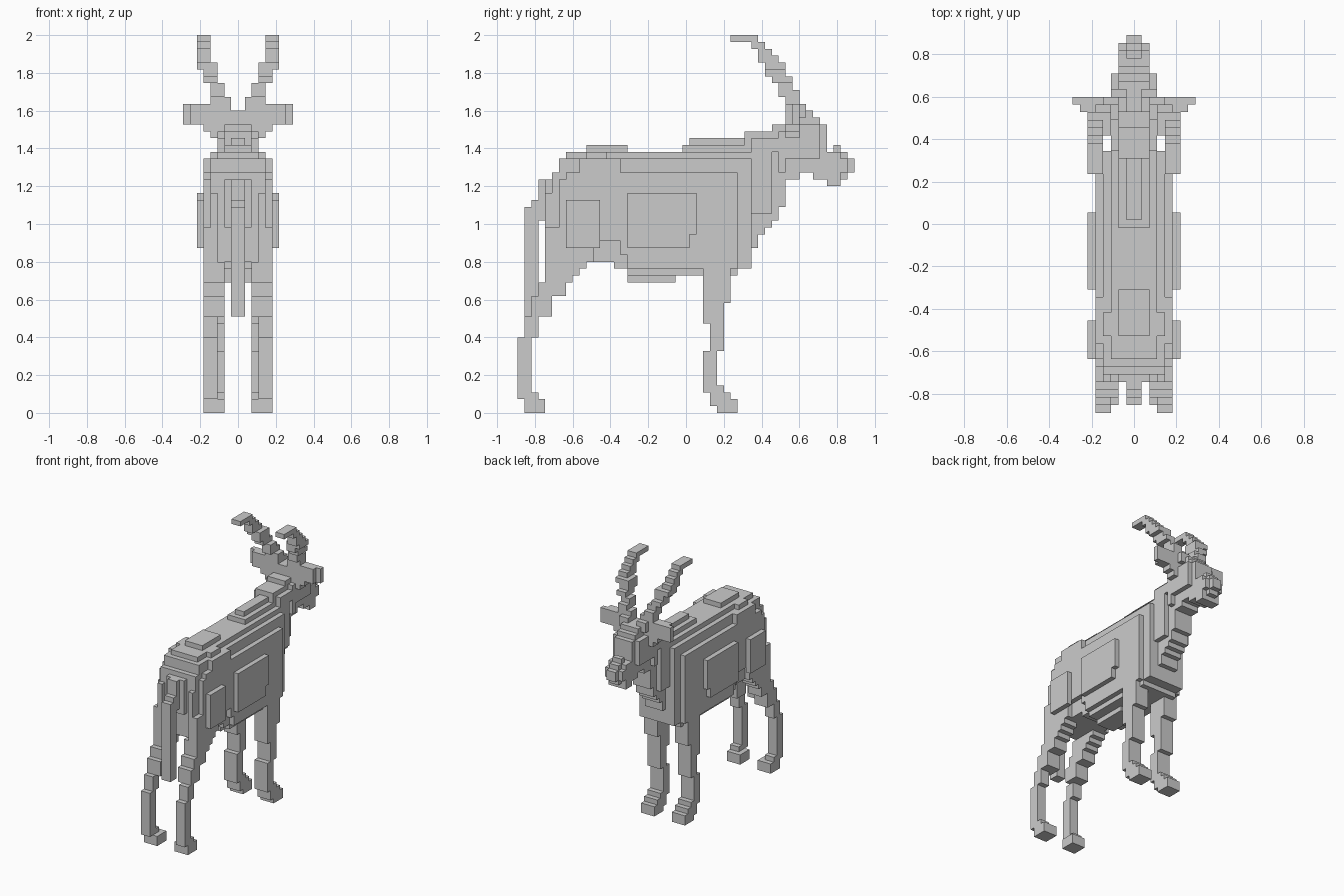
import bpy, bmesh

if "Cube" in bpy.data.objects:
    bpy.data.objects.remove(bpy.data.objects["Cube"])

V = 2 / 55            # block edge length
parts = {}            # part name -> set of filled cells
owner = {}            # cell -> part name


def fill(part, i0, i1, rows):
    """Fill mirrored blocks |x| in i0..i1 for rows (y0, y1, z0, z1)."""
    cells = parts.setdefault(part, set())
    for j0, j1, k0, k1 in rows:
        for i in range(i0, i1):
            for j in range(j0, j1):
                for k in range(k0, k1):
                    for c in ((i, j, k), (-i - 1, j, k)):
                        if c not in owner:
                            owner[c] = part
                            cells.add(c)


# Torso: nested side slabs, narrow core to outer flank
fill("torso", 4, 5, [(4, 6, 22, 27), (6, 11, 22, 34), (7, 11, 34, 35),
                     (9, 15, 34, 37), (11, 15, 25, 34), (15, 16, 23, 35),
                     (16, 32, 21, 35)])
fill("torso", 3, 4, [(4, 6, 22, 32), (5, 16, 22, 35), (6, 16, 35, 37),
                     (14, 16, 21, 22), (16, 32, 20, 37), (32, 34, 21, 37)])
fill("torso", 0, 3, [(5, 16, 22, 35), (6, 16, 35, 37), (7, 34, 37, 38),
                     (14, 16, 21, 22), (16, 32, 20, 37), (32, 34, 21, 37)])
fill("torso", 0, 2, [(4, 5, 27, 34)])

# Belly and back ridges
fill("belly", 0, 2, [(16, 23, 19, 20)])
fill("hip_ridge", 0, 4, [(10, 13, 37, 38)])
fill("hip_ridge", 0, 2, [(10, 16, 38, 39)])
fill("shoulder_ridge", 0, 2, [(24, 34, 38, 39)])
fill("shoulder_ridge", 0, 1, [(25, 34, 39, 40)])

# Raised flank panels
fill("flank_panel", 5, 6, [(16, 25, 24, 32), (25, 26, 26, 32), (7, 12, 24, 31)])

# Neck and chest
fill("neck", 2, 3, [(34, 37, 29, 39)])
fill("neck", 0, 2, [(33, 34, 21, 40), (34, 35, 24, 40), (35, 36, 26, 41),
                    (36, 37, 27, 41), (37, 38, 28, 42), (38, 39, 30, 42)])
fill("neck", 0, 2, [(33, 35, 40, 41)])
fill("neck", 2, 3, [(34, 38, 38, 40)])

# Head and snout
fill("head", 2, 3, [(39, 44, 37, 42), (38, 39, 35, 41)])
fill("head", 0, 2, [(39, 43, 35, 44), (39, 41, 34, 35), (43, 44, 35, 43),
                    (44, 45, 35, 42), (43, 47, 34, 38), (45, 47, 33, 34),
                    (47, 48, 35, 37)])
fill("head", 0, 1, [(47, 48, 34, 38), (48, 49, 35, 37), (46, 47, 38, 39)])

# Ears
fill("ear", 2, 8, [(40, 41, 42, 45)])
fill("ear", 2, 7, [(39, 40, 42, 45)])
fill("ear", 2, 5, [(39, 41, 41, 42)])
fill("ear", 2, 4, [(39, 41, 40, 41)])

# Horns sweep up, out and backwards
fill("horn", 1, 3, [(39, 42, 43, 45), (39, 41, 45, 46)])
fill("horn", 2, 4, [(39, 41, 44, 46), (38, 41, 46, 47), (38, 40, 47, 48)])
fill("horn", 3, 5, [(37, 40, 48, 49), (36, 39, 49, 51)])
fill("horn", 4, 6, [(36, 39, 50, 51), (35, 38, 51, 52), (35, 37, 52, 53),
                    (34, 36, 53, 54), (31, 35, 54, 55)])

# Tail
fill("tail", 0, 1, [(1, 3, 14, 30), (2, 4, 28, 31), (3, 5, 29, 34)])

# Hind legs
fill("hind_leg", 2, 5, [(1, 4, 0, 2), (2, 5, 14, 15), (2, 5, 15, 17),
                        (3, 7, 17, 19), (4, 8, 19, 20), (4, 9, 20, 21),
                        (4, 10, 21, 22)])
fill("hind_leg", 3, 5, [(1, 3, 2, 3), (0, 2, 3, 11), (0, 3, 2, 3),
                        (1, 3, 11, 14)])

# Front legs
fill("front_leg", 2, 5, [(29, 32, 0, 1), (28, 32, 1, 2), (28, 31, 2, 3),
                         (27, 30, 3, 4), (27, 29, 4, 9), (28, 30, 9, 13),
                         (27, 30, 13, 16), (27, 31, 16, 21)])

# Directions and the matching quad corners of a unit block
SIDES = {(1, 0, 0): ((1, 0, 0), (1, 1, 0), (1, 1, 1), (1, 0, 1)),
         (-1, 0, 0): ((0, 0, 0), (0, 0, 1), (0, 1, 1), (0, 1, 0)),
         (0, 1, 0): ((0, 1, 0), (0, 1, 1), (1, 1, 1), (1, 1, 0)),
         (0, -1, 0): ((0, 0, 0), (1, 0, 0), (1, 0, 1), (0, 0, 1)),
         (0, 0, 1): ((0, 0, 1), (1, 0, 1), (1, 1, 1), (0, 1, 1)),
         (0, 0, -1): ((0, 0, 0), (0, 1, 0), (1, 1, 0), (1, 0, 0))}

# Build one mesh per part from its exposed block faces
for name, cells in parts.items():
    bm = bmesh.new()
    verts = {}
    for c in sorted(cells):
        for d, quad in SIDES.items():
            if tuple(a + b for a, b in zip(c, d)) in owner:
                continue
            face = []
            for q in quad:
                p = tuple(a + b for a, b in zip(c, q))
                if p not in verts:
                    verts[p] = bm.verts.new((p[0] * V, (p[1] - 24.5) * V, p[2] * V))
                face.append(verts[p])
            bm.faces.new(face)
    # Merge coplanar block faces into large flat faces
    bmesh.ops.dissolve_limit(bm, angle_limit=0.01, verts=bm.verts[:], edges=bm.edges[:])
    mesh = bpy.data.meshes.new(name)
    bm.to_mesh(mesh)
    bm.free()
    bpy.context.collection.objects.link(bpy.data.objects.new(name, mesh))
